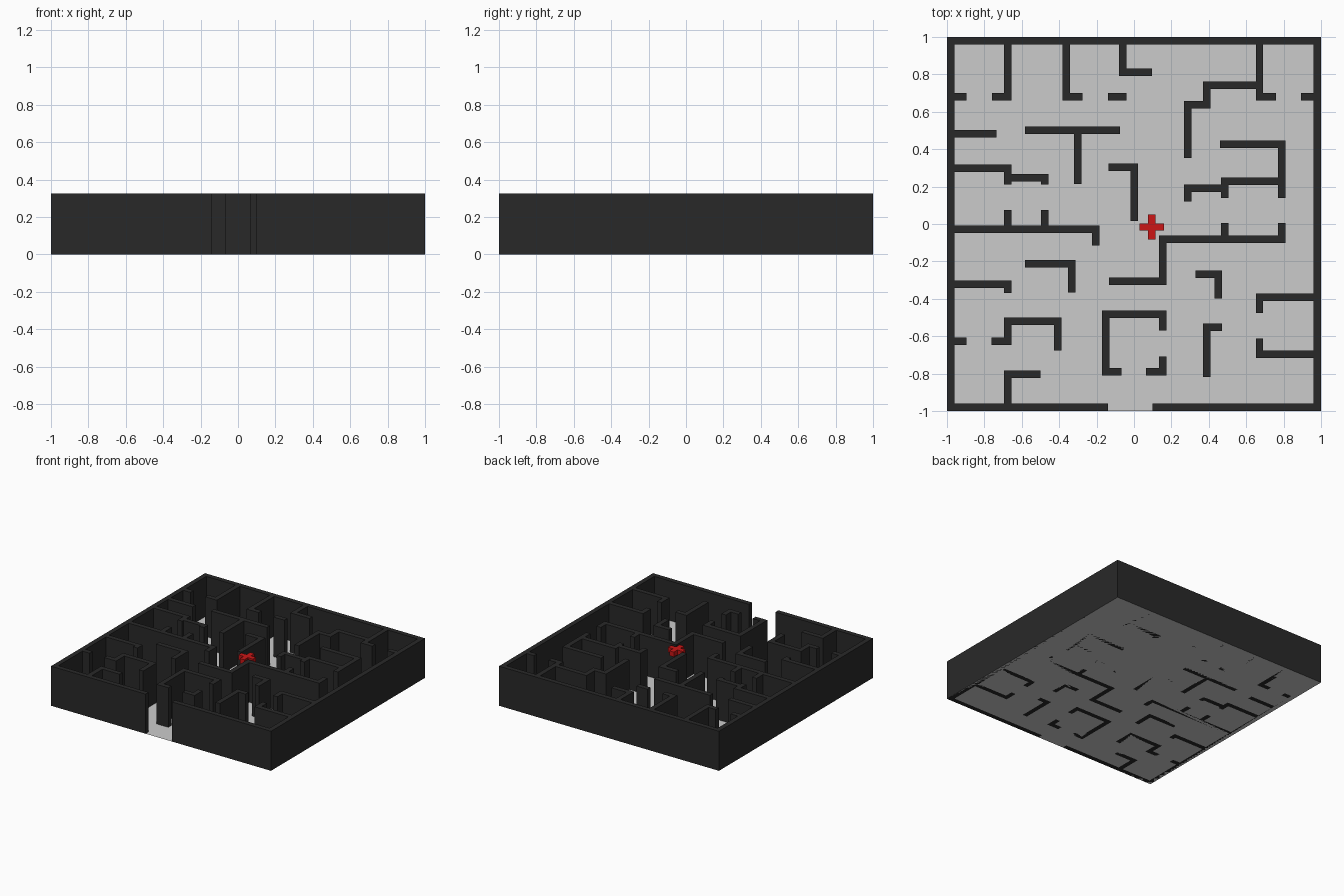
import bpy, bmesh
from mathutils import Vector

if "Cube" in bpy.data.objects:
    bpy.data.objects.remove(bpy.data.objects["Cube"])

HALF = 0.02      # half the wall thickness
HEIGHT = 0.325   # wall height


def material(name, rgb):
    m = bpy.data.materials.new(name)
    m.diffuse_color = (*rgb, 1)
    m.use_nodes = True
    m.node_tree.nodes["Principled BSDF"].inputs["Base Color"].default_value = m.diffuse_color
    return m


dark = material("wall_dark", (0.022, 0.022, 0.022))
red = material("marker_red", (0.6, 0.008, 0.008))


def prism(name, outline, z0, z1, mat=None):
    """Extrude a closed 2D outline from z0 to z1."""
    bm = bmesh.new()
    face = bm.faces.new([bm.verts.new((x, y, z0)) for x, y in outline])
    if z1 > z0:
        top = bmesh.ops.extrude_face_region(bm, geom=[face], use_keep_orig=True)["geom"]
        bmesh.ops.translate(bm, vec=(0, 0, z1 - z0),
                            verts=[g for g in top if isinstance(g, bmesh.types.BMVert)])
        bmesh.ops.recalc_face_normals(bm, faces=bm.faces)
    mesh = bpy.data.meshes.new(name)
    bm.to_mesh(mesh)
    bm.free()
    ob = bpy.data.objects.new(name, mesh)
    bpy.context.collection.objects.link(ob)
    if mat:
        mesh.materials.append(mat)
    return ob


def wall(name, path):
    """Mitred wall of constant thickness along a right-angled centreline."""
    pts = [Vector(p) for p in path]
    dirs = [(b - a).normalized() for a, b in zip(pts, pts[1:])]
    norms = [Vector((-d.y, d.x)) for d in dirs]
    left, right = [], []
    for i, p in enumerate(pts):
        n = norms[0] if i == 0 else norms[-1] if i == len(dirs) else norms[i - 1] + norms[i]
        left.append(p + n * HALF)
        right.append(p - n * HALF)
    return prism(name, left + right[::-1], 0, HEIGHT, dark)


# Floor sheet
prism("floor", [(-1, -1), (1, -1), (1, 1), (-1, 1)], 0, 0)

# Outer wall with the entrance gap at the front
wall("outer_wall", [(-.14, -.98), (-.98, -.98), (-.98, .98),
                    (.98, .98), (.98, -.98), (.10, -.98)])

# Inner walls, by quarter of the maze
back_left = [
    [(-.675, .96), (-.675, .68), (-.76, .68)],
    [(-.96, .68), (-.895, .68)],
    [(-.363, .96), (-.363, .68), (-.275, .68)],
    [(-.06, .96), (-.06, .812), (.095, .812)],
    [(-.14, .68), (-.04, .68)],
    [(-.96, .482), (-.735, .482)],
    [(-.582, .50), (-.074, .50)],
    [(-.30, .48), (-.30, .213)],
    [(-.96, .297), (-.675, .297), (-.675, .21)],
    [(-.655, .246), (-.478, .246), (-.478, .21)],
    [(-.96, -.028), (-.205, -.028), (-.205, -.114)],
    [(-.675, -.008), (-.675, .076)],
    [(-.478, -.008), (-.478, .076)],
    [(-.135, .304), (.002, .304), (.002, .015)],
]
back_right = [
    [(.671, .96), (.671, .68), (.758, .68)],
    [(.96, .68), (.893, .68)],
    [(.651, .743), (.39, .743), (.39, .637), (.287, .637), (.287, .352)],
    [(.459, .427), (.79, .427), (.79, .14)],
    [(.77, .229), (.485, .229), (.485, .14)],
    [(.465, .19), (.287, .19), (.287, .119)],
    [(.79, .006), (.79, -.082), (.153, -.082), (.153, -.307), (-.133, -.307)],
    [(.485, -.062), (.485, .006)],
]
front_left = [
    [(-.96, -.323), (-.675, -.323), (-.675, -.368)],
    [(-.582, -.212), (-.334, -.212), (-.334, -.366)],
    [(-.96, -.628), (-.895, -.628)],
    [(-.762, -.628), (-.675, -.628), (-.675, -.521), (-.408, -.521), (-.408, -.676)],
    [(-.675, -.96), (-.675, -.804), (-.50, -.804)],
    [(-.066, -.791), (-.152, -.791), (-.152, -.483), (.153, -.483), (.153, -.569)],
]
front_right = [
    [(.33, -.269), (.451, -.269), (.451, -.398)],
    [(.96, -.392), (.671, -.392), (.671, -.475)],
    [(.96, -.697), (.671, -.697), (.671, -.612)],
    [(.153, -.708), (.153, -.791), (.065, -.791)],
    [(.388, -.818), (.388, -.553), (.47, -.553)],
]
for area, paths in (("back_left", back_left), ("back_right", back_right),
                    ("front_left", front_left), ("front_right", front_right)):
    for i, path in enumerate(paths, 1):
        wall(f"{area}_wall_{i}", path)

# Red cross marker floating level with the wall tops
a, b = 0.066, 0.02
quarter = [(a, -b), (a, b), (b, b)]
cross = []
for _ in range(4):
    cross += quarter
    quarter = [(-y, x) for x, y in quarter]
prism("cross_marker", [(x + .095, y - .016) for x, y in cross], HEIGHT - .04, HEIGHT, red)
